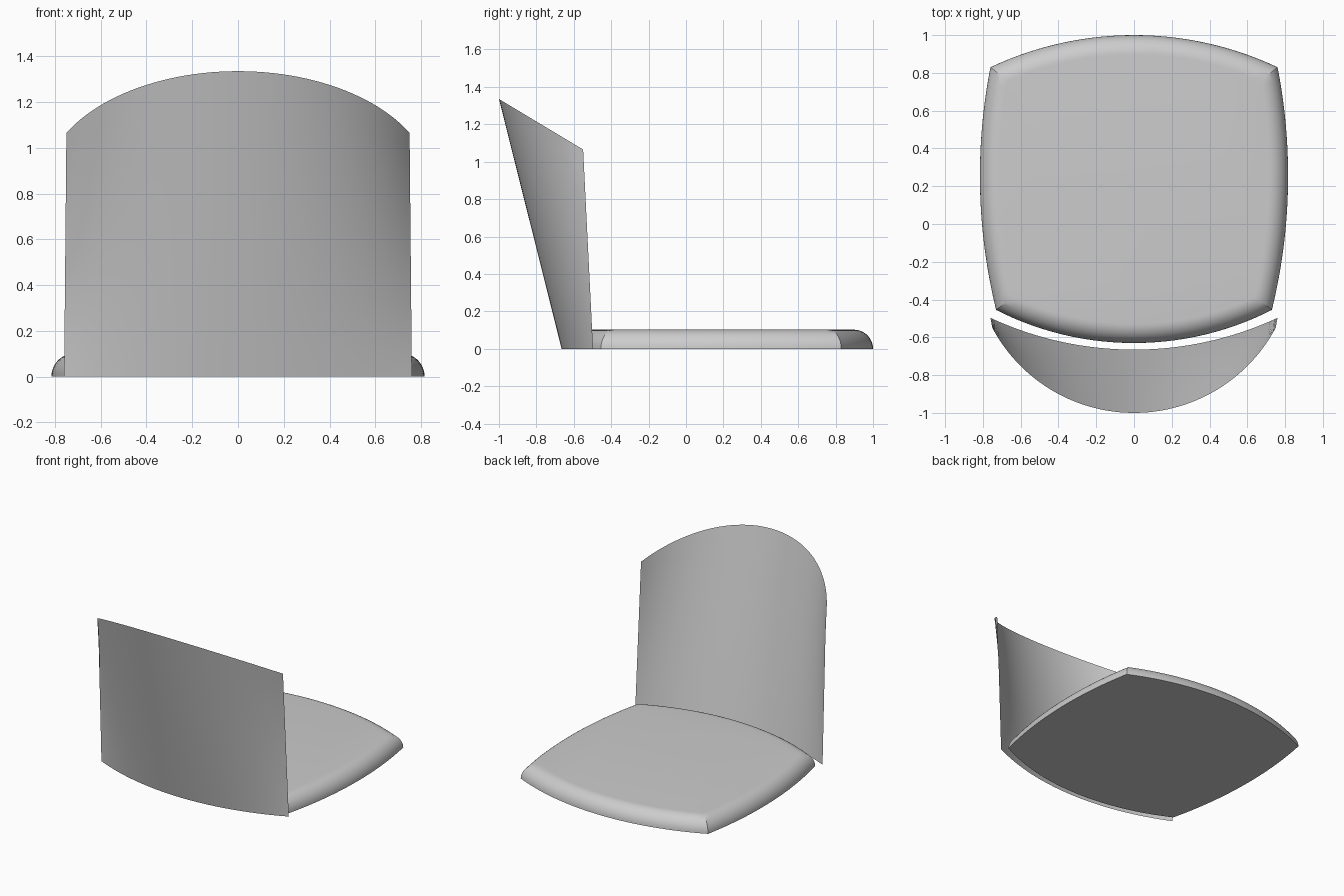
import bpy, bmesh, math
from mathutils import Vector

if "Cube" in bpy.data.objects:
    bpy.data.objects.remove(bpy.data.objects["Cube"])

grey = bpy.data.materials.new("light_grey")
grey.diffuse_color = (0.604, 0.604, 0.604, 1)
grey.use_nodes = True
grey.node_tree.nodes["Principled BSDF"].inputs["Base Color"].default_value = grey.diffuse_color


def finish(bm, name):
    """Turn a bmesh into a smooth-shaded, coloured object."""
    mesh = bpy.data.meshes.new(name)
    bm.to_mesh(mesh)
    bm.free()
    mesh.materials.append(grey)
    obj = bpy.data.objects.new(name, mesh)
    bpy.context.collection.objects.link(obj)
    bpy.ops.object.select_all(action='DESELECT')
    obj.select_set(True)
    bpy.context.view_layer.objects.active = obj
    bpy.ops.object.shade_smooth_by_angle(angle=math.radians(25))
    return obj


def arc_circle(a, b, sag):
    """Centre and radius of the arc a-b bulging to the right of a->b."""
    half = (b - a).length / 2
    r = (half * half + sag * sag) / (2 * sag)
    d = (b - a).normalized()
    outward = Vector((d.y, -d.x))
    return (a + b) / 2 + outward * (sag - r), r


def meet(c1, r1, c2, r2, near):
    """Intersection of two circles closest to a given point."""
    v = c2 - c1
    d = v.length
    a = (r1 * r1 - r2 * r2 + d * d) / (2 * d)
    h = math.sqrt(max(r1 * r1 - a * a, 0))
    u = v / d
    n = Vector((-u.y, u.x))
    return min((c1 + u * a + n * h, c1 + u * a - n * h),
               key=lambda p: (p - near).length)


# Seat: bowed four-sided cushion with a mitred quarter-round edge
HEIGHT, STEPS, SIDE = 0.102, 10, 28
corners = [Vector(p) for p in ((-0.73, -0.455), (0.73, -0.455), (0.76, 0.83), (-0.76, 0.83))]
sags = (0.175, 0.07, 0.17, 0.07)
circles = [arc_circle(corners[i], corners[(i + 1) % 4], sags[i]) for i in range(4)]


def outline(inset):
    pts = []
    tips = [meet(circles[i - 1][0], circles[i - 1][1] - inset,
                 circles[i][0], circles[i][1] - inset, corners[i]) for i in range(4)]
    for i, (c, r) in enumerate(circles):
        a, b = tips[i] - c, tips[(i + 1) % 4] - c
        start = math.atan2(a.y, a.x)
        sweep = (math.atan2(b.y, b.x) - start) % (2 * math.pi)
        for k in range(SIDE):
            t = start + sweep * k / SIDE
            pts.append(c + (r - inset) * Vector((math.cos(t), math.sin(t))))
    return pts


bm = bmesh.new()
rings = []
for s in range(STEPS + 1):
    t = math.pi / 2 * s / STEPS
    rings.append([bm.verts.new((p.x, p.y, HEIGHT * math.sin(t)))
                  for p in outline(HEIGHT * (1 - math.cos(t)))])
for low, high in zip(rings, rings[1:]):
    for i in range(len(low)):
        j = (i + 1) % len(low)
        bm.faces.new((low[i], low[j], high[j], high[i]))
bm.faces.new(rings[-1])
bm.faces.new(rings[0][::-1])
finish(bm, "seat")

# Backrest: thin leaning sheet between a shallow lower arc and a deep upper arc
COLS, ROWS = 48, 12


def arc_point(t, half, y_end, y_mid):
    sag = y_end - y_mid
    r = (half * half + sag * sag) / (2 * sag)
    a = t * math.asin(half / r)
    return r * math.sin(a), y_mid + r * (1 - math.cos(a))


bm = bmesh.new()
grid = []
for c in range(COLS + 1):
    t = 2 * c / COLS - 1
    x, y = arc_point(t, 0.76, -0.497, -0.665)
    bottom = Vector((x, y, 0))
    x, y = arc_point(t, 0.75, -0.55, -1.0)
    top = Vector((x, y, 1.335 - 0.6 * (y + 1)))
    grid.append([bm.verts.new(bottom.lerp(top, r / ROWS)) for r in range(ROWS + 1)])
for left, right in zip(grid, grid[1:]):
    for r in range(ROWS):
        bm.faces.new((left[r], right[r], right[r + 1], left[r + 1]))
finish(bm, "backrest")
